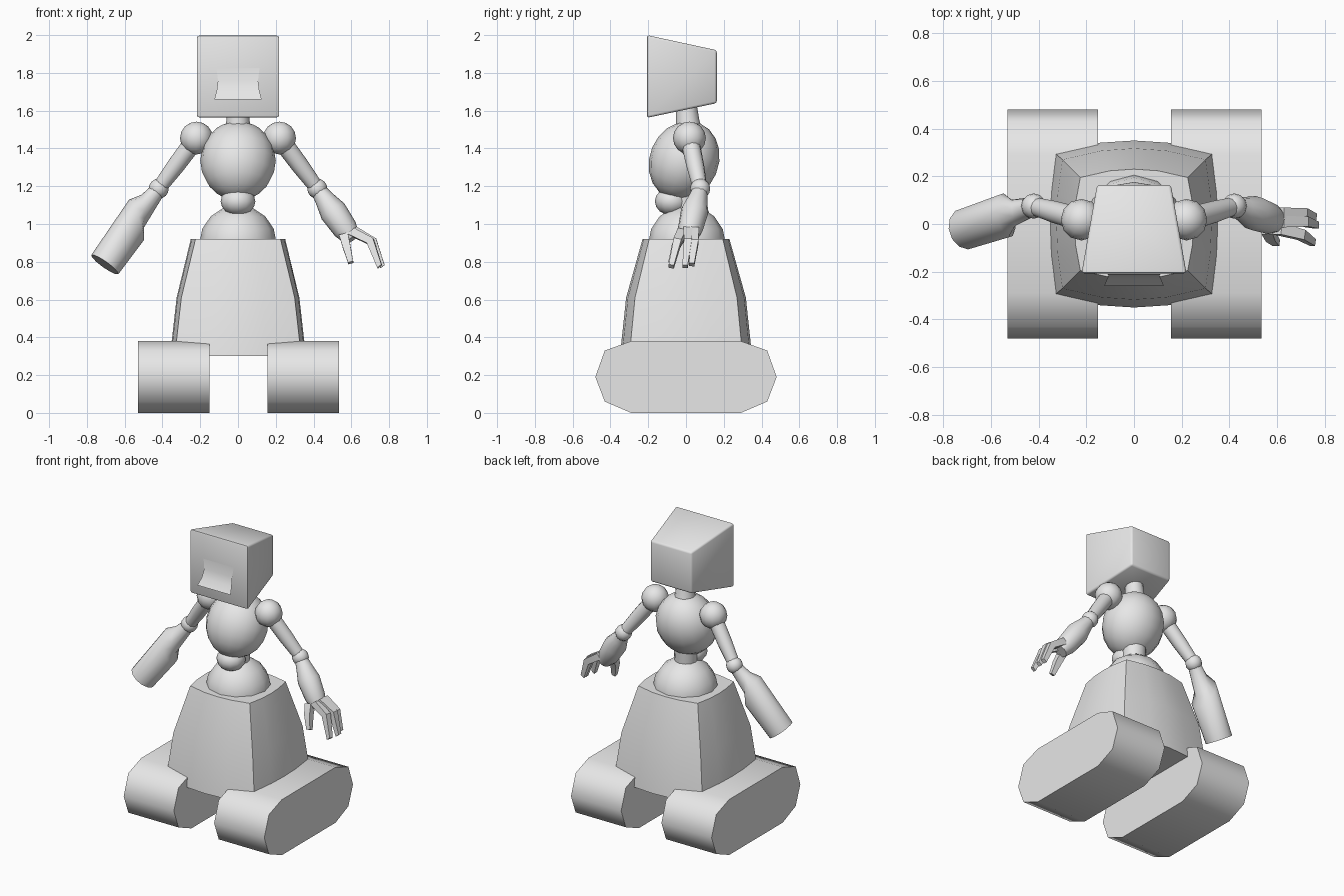
import bpy, bmesh, math
from mathutils import Vector, Matrix

if "Cube" in bpy.data.objects:
    bpy.data.objects.remove(bpy.data.objects["Cube"])

grey = bpy.data.materials.new("light grey")
grey.diffuse_color = (0.8, 0.8, 0.8, 1)
grey.use_nodes = True
grey.node_tree.nodes["Principled BSDF"].inputs["Base Color"].default_value = grey.diffuse_color


def finish(bm, name, angle=40):
    """Turn a bmesh into a named, shaded object."""
    mesh = bpy.data.meshes.new(name)
    bm.to_mesh(mesh)
    bm.free()
    mesh.materials.append(grey)
    ob = bpy.data.objects.new(name, mesh)
    bpy.context.collection.objects.link(ob)
    bpy.ops.object.select_all(action='DESELECT')
    ob.select_set(True)
    bpy.context.view_layer.objects.active = ob
    bpy.ops.object.shade_smooth_by_angle(angle=math.radians(angle))
    return ob


def loft(name, rings, angle=40, bevel=0):
    """Skin a list of equal point rings and cap both ends."""
    bm = bmesh.new()
    rows = [[bm.verts.new(p) for p in ring] for ring in rings]
    n = len(rows[0])
    for a, b in zip(rows, rows[1:]):
        for i in range(n):
            j = (i + 1) % n
            bm.faces.new((a[i], a[j], b[j], b[i]))
    bm.faces.new(rows[0][::-1])
    bm.faces.new(rows[-1])
    bmesh.ops.recalc_face_normals(bm, faces=bm.faces)
    if bevel:
        bmesh.ops.bevel(bm, geom=bm.edges[:], offset=bevel, segments=2,
                        profile=0.5, affect='EDGES')
    return finish(bm, name, angle)


def ball(name, centre, size, tilt=0, u=12, v=8):
    bm = bmesh.new()
    bmesh.ops.create_uvsphere(bm, u_segments=u, v_segments=v, radius=1)
    m = (Matrix.Translation(centre) @ Matrix.Rotation(tilt, 4, 'X')
         @ Matrix.Diagonal((*size, 1)))
    bmesh.ops.transform(bm, matrix=m, verts=bm.verts)
    return finish(bm, name, 60)


def limb(name, start, end, profile, n=12, angle=45):
    """Turned limb; profile rows are (fraction along, radius, ring slant)."""
    a, b = Vector(start), Vector(end)
    axis = b - a
    d = axis.normalized()
    u = Vector((0, 1, 0)).cross(d).normalized()
    w = d.cross(u)
    rings = []
    for t, r, slant in profile:
        ring = []
        for i in range(n):
            k = 2 * math.pi * i / n
            ring.append(a + axis * (t + slant * math.cos(k))
                        + (u * math.cos(k) + w * math.sin(k)) * r)
        rings.append(ring)
    return loft(name, rings, angle)


def finger(name, points, radii=(0.024, 0.021, 0.014)):
    """Bent, square-sectioned digit through three points."""
    pts = [Vector(p) for p in points]
    d = (pts[-1] - pts[0]).normalized()
    u = Vector((0, 1, 0)).cross(d).normalized()
    w = d.cross(u)
    rings = [[p + (u * x + w * y) * r
              for x, y in ((-1, -1), (1, -1), (1, 1), (-1, 1))]
             for p, r in zip(pts, radii)]
    return loft(name, rings, 30)


# Track pods
half = [(0.48, 0.19), (0.43, 0.33), (0.29, 0.38)]
low = [(0.29, 0.0), (0.43, 0.06)]
outline = low + half + [(-y, z) for y, z in half[::-1]] + [(-y, z) for y, z in low[::-1]]
for side, x0, x1 in (("left", -0.53, -0.15), ("right", 0.155, 0.535)):
    loft(side + "_track", [[(x, y, z) for y, z in outline] for x in (x0, x1)], 60)


# Bulging four-sided skirt
def skirt_ring(z, cx, cy, mx, my):
    bx, by = cx + (mx - cx) * 0.8, cy + (my - cy) * 0.8
    return [(-cx, -cy, z), (-cx * 0.45, -by, z), (0, -my, z), (cx * 0.45, -by, z),
            (cx, -cy, z), (bx, -cy * 0.45, z), (mx, 0, z), (bx, cy * 0.45, z),
            (cx, cy, z), (cx * 0.45, by, z), (0, my, z), (-cx * 0.45, by, z),
            (-cx, cy, z), (-bx, cy * 0.45, z), (-mx, 0, z), (-bx, -cy * 0.45, z)]


loft("skirt", [skirt_ring(0.30, 0.335, 0.30, 0.36, 0.35),
               skirt_ring(0.61, 0.30, 0.27, 0.325, 0.317),
               skirt_ring(0.92, 0.225, 0.195, 0.25, 0.23)], 30)

# Hips, waist, torso and neck
ball("hips", (0, 0.005, 0.895), (0.205, 0.205, 0.205))
ball("waist_joint", (0, -0.075, 1.12), (0.092, 0.09, 0.075))
limb("waist_core", (0, 0, 1.05), (0, 0, 1.22), [(0, 0.07, 0), (1, 0.08, 0)])
ball("torso", (0, -0.01, 1.335), (0.2, 0.183, 0.215), -0.4, 16, 10)
limb("neck", (0, 0.015, 1.48), (0, 0.0, 1.64), [(0, 0.075, 0), (0.4, 0.062, 0), (1, 0.055, 0)])

# Tapered head block
loft("head", [[(-w, y, z0), (w, y, z0), (w, y, z1), (-w, y, z1)]
              for y, w, z0, z1 in ((-0.207, 0.22, 1.562, 2.0), (0.163, 0.155, 1.64, 1.92))],
     50, 0.012)

# Thin flared mouth flap
bm = bmesh.new()
rows = [[bm.verts.new((s * x, y, z)) for s in (-1, 1)]
        for x, y, z in ((0.114, -0.209, 1.825), (0.106, -0.214, 1.76),
                        (0.113, -0.230, 1.705), (0.125, -0.26, 1.66))]
for a, b in zip(rows, rows[1:]):
    bm.faces.new((a[0], b[0], b[1], a[1]))
finish(bm, "mouth_flap", 60)

# Shoulders, upper arms and elbows
for side, s in (("left", -1), ("right", 1)):
    shoulder, elbow = (s * 0.22, 0.018, 1.455), (s * 0.42, 0.075, 1.187)
    ball(side + "_shoulder", shoulder, (0.087,) * 3)
    limb(side + "_upper_arm", shoulder, elbow, [(0, 0.05, 0), (0.55, 0.047, 0), (1, 0.038, 0)])
    ball(side + "_elbow", elbow, (0.053,) * 3)

# Left forearm with a slanted step into a wide barrel
limb("left_barrel_forearm", (-0.42, 0.075, 1.187), (-0.705, -0.02, 0.785),
     [(0.04, 0.042, 0), (0.30, 0.056, -0.14), (0.41, 0.094, -0.13), (1, 0.088, 0)])

# Right forearm and hand
limb("right_forearm", (0.42, 0.075, 1.187), (0.605, 0.01, 0.92),
     [(0.05, 0.042, 0), (0.2, 0.052, 0), (0.45, 0.073, 0), (0.8, 0.066, 0), (1, 0.045, 0)])
finger("outer_finger", [(0.61, 0.045, 0.97), (0.71, 0.045, 0.905), (0.755, 0.03, 0.785)])
finger("middle_finger", [(0.61, 0.01, 0.97), (0.715, 0.01, 0.91), (0.765, -0.005, 0.775)])
finger("inner_finger", [(0.60, -0.02, 0.96), (0.70, -0.045, 0.91), (0.75, -0.078, 0.775)])
finger("thumb", [(0.56, -0.02, 0.94), (0.575, -0.055, 0.88), (0.597, -0.08, 0.795)])
